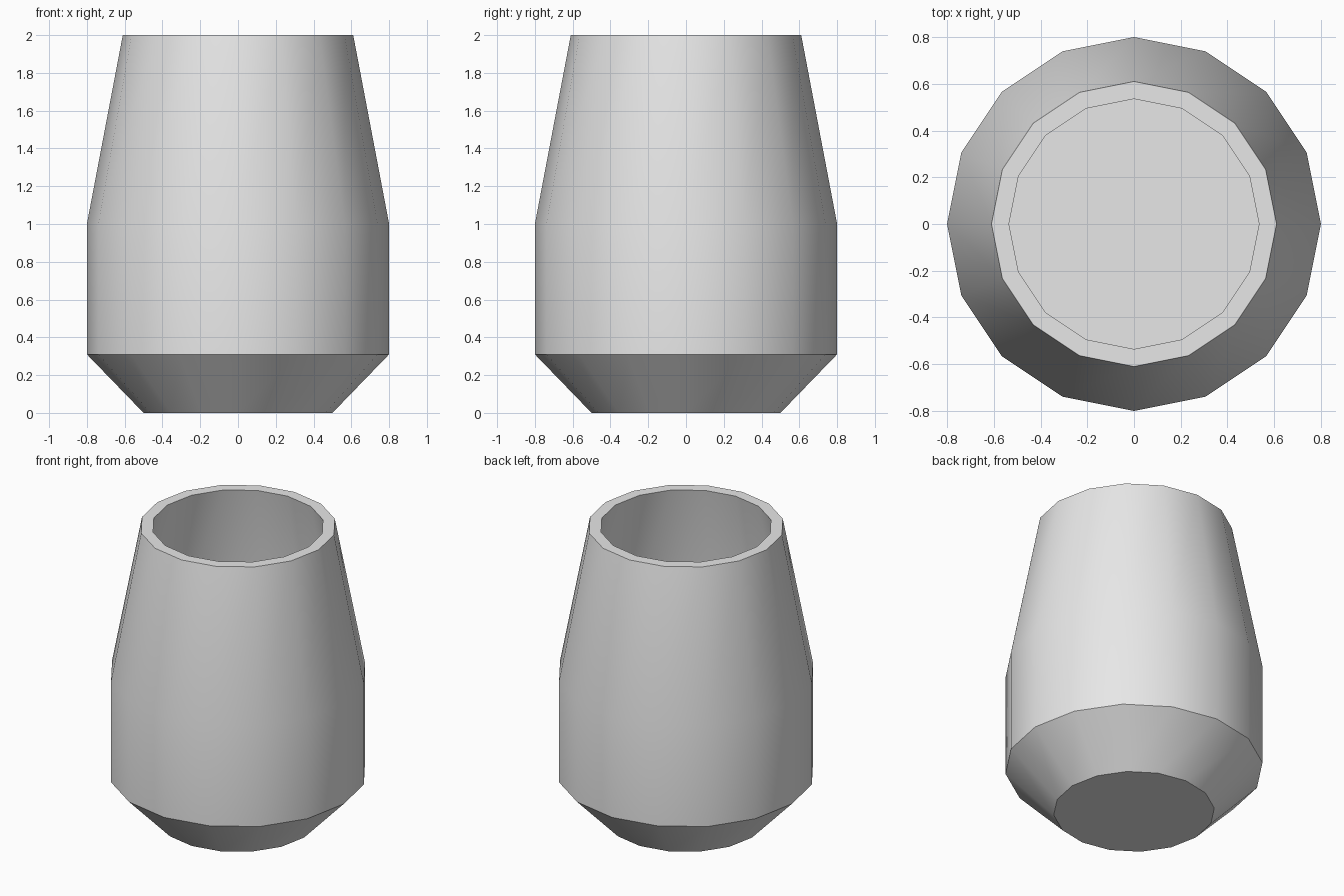
import bpy, bmesh, math

if "Cube" in bpy.data.objects:
    bpy.data.objects.remove(bpy.data.objects["Cube"], do_unlink=True)

SIDES = 16

# One plain grey material
grey = bpy.data.materials.new("light_grey")
grey.use_nodes = True
colour = (0.8, 0.8, 0.8, 1)
grey.diffuse_color = colour
grey.node_tree.nodes["Principled BSDF"].inputs["Base Color"].default_value = colour


def lathe(name, profile, material):
    """Revolve a (radius, height) profile around z, capping both ends."""
    bm = bmesh.new()
    rings = []
    for radius, z in profile:
        angles = [math.tau * i / SIDES for i in range(SIDES)]
        rings.append([bm.verts.new((radius * math.cos(a), radius * math.sin(a), z))
                      for a in angles])
    for low, high in zip(rings, rings[1:]):
        for i in range(SIDES):
            j = (i + 1) % SIDES
            bm.faces.new((low[i], low[j], high[j], high[i]))
    bm.faces.new(rings[0][::-1])
    bm.faces.new(rings[-1])
    bmesh.ops.recalc_face_normals(bm, faces=bm.faces)
    mesh = bpy.data.meshes.new(name)
    bm.to_mesh(mesh)
    bm.free()
    mesh.materials.append(material)
    obj = bpy.data.objects.new(name, mesh)
    bpy.context.collection.objects.link(obj)
    return obj


# Hollow vessel: foot, bevelled base, belly, tapered neck, rim, inner wall, floor
outside = [(0.5, 0), (0.8, 0.31), (0.8, 1), (0.61, 2)]
inside = [(0.535, 2), (0.725, 1), (0.725, 0.35)]
vessel = lathe("vessel", outside + inside, grey)

# Smooth round walls with sharp rim and base edges
bpy.ops.object.select_all(action="DESELECT")
vessel.select_set(True)
bpy.context.view_layer.objects.active = vessel
bpy.ops.object.shade_smooth_by_angle(angle=math.radians(30))
